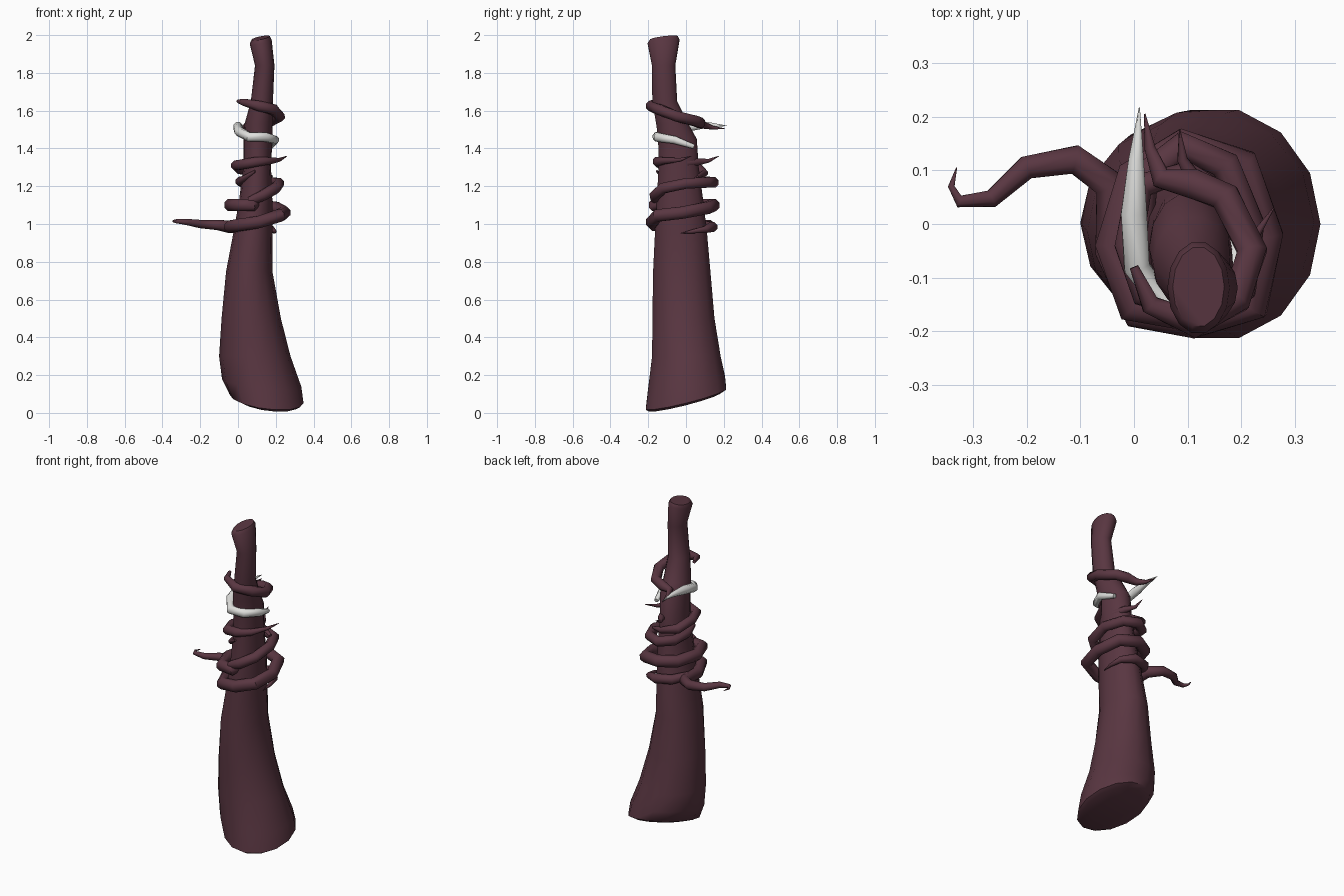
import bpy, bmesh, math
from mathutils import Vector


def material(name, rgb):
    m = bpy.data.materials.new(name)
    m.diffuse_color = (*rgb, 1)
    return m


MAROON = material("dark_maroon", (0.100, 0.037, 0.053))
WHITE = material("bone_white", (0.74, 0.74, 0.72))


def loft(name, rings, mat):
    """Skin a list of equal-sized point rings and cap both ends."""
    bm = bmesh.new()
    loops = [[bm.verts.new(p) for p in r] for r in rings]
    n = len(loops[0])
    for a, b in zip(loops, loops[1:]):
        for i in range(n):
            j = (i + 1) % n
            bm.faces.new((a[i], a[j], b[j], b[i]))
    bm.faces.new(loops[0][::-1])
    bm.faces.new(loops[-1])
    bmesh.ops.recalc_face_normals(bm, faces=bm.faces)
    me = bpy.data.meshes.new(name)
    bm.to_mesh(me)
    bm.free()
    me.materials.append(mat)
    ob = bpy.data.objects.new(name, me)
    bpy.context.collection.objects.link(ob)
    bpy.context.view_layer.objects.active = ob
    bpy.ops.object.select_all(action='DESELECT')
    ob.select_set(True)
    bpy.ops.object.shade_smooth_by_angle(angle=math.radians(50))
    return ob


def tendril(name, pts, radius, mat, start=0.3, end=0.05, taper=0.32, sides=8):
    """Tapered tube along a path; start/end are the end radius factors."""
    p = [Vector(q) for q in pts]
    rings, last = [], len(p) - 1
    for i, c in enumerate(p):
        d = (p[min(i + 1, last)] - p[max(i - 1, 0)]).normalized()
        side = d.cross(Vector((0, 0, 1))).normalized()
        up = side.cross(d)
        r = radius * min(1, start + i * 0.35, end + (last - i) * taper)
        rings.append([c + r * (math.cos(a) * side + math.sin(a) * up)
                      for a in (2 * math.pi * (k + .5) / sides for k in range(sides))])
    return loft(name, rings, mat)


# Club-shaped stem: z, x min, x max, y min, y max, slope along x, slope along y
SECTIONS = [
    (0.058, 0.00, 0.325, -0.200, 0.185, -0.12, 0.25),
    (0.075, -0.045, 0.347, -0.218, 0.218, -0.12, 0.25),
    (0.16, -0.085, 0.335, -0.205, 0.212, -0.10, 0.14),
    (0.30, -0.100, 0.278, -0.184, 0.188, 0, 0),
    (0.50, -0.087, 0.227, -0.182, 0.155, 0, 0),
    (0.75, -0.063, 0.182, -0.178, 0.133, 0, 0),
    (0.95, -0.025, 0.182, -0.168, 0.115, 0, 0),
    (1.12, 0.005, 0.182, -0.158, 0.095, 0, 0),
    (1.30, 0.028, 0.175, -0.148, 0.070, 0, 0),
    (1.45, 0.028, 0.182, -0.150, 0.060, 0, 0),
    (1.53, 0.035, 0.184, -0.160, 0.015, 0, 0),
    (1.65, 0.068, 0.185, -0.180, -0.045, 0, 0),
    (1.84, 0.090, 0.193, -0.182, -0.055, 0, 0),
    (1.965, 0.062, 0.178, -0.205, -0.032, 0.2, 0.12),
    (1.985, 0.072, 0.168, -0.192, -0.042, 0.2, 0.12),
]
rings = []
for z, x0, x1, y0, y1, sx, sy in SECTIONS:
    ring = []
    for k in range(14):
        a = 2 * math.pi * k / 14
        dx, dy = math.cos(a) * (x1 - x0) / 2, math.sin(a) * (y1 - y0) / 2
        ring.append(((x0 + x1) / 2 + dx, (y0 + y1) / 2 + dy, max(0, z + sx * dx + sy * dy)))
    rings.append(ring)
loft("stem", rings, MAROON)

# Long lower coil, from the upper front end down to the tail pointing left
tendril("lower_coil", [
    (0.10, -0.13, 1.11), (0.08, -0.165, 1.10), (0.00, -0.155, 1.10),
    (-0.04, -0.04, 1.10), (0.00, 0.09, 1.10), (0.09, 0.145, 1.10),
    (0.20, 0.11, 1.085), (0.245, -0.02, 1.06), (0.22, -0.15, 1.045),
    (0.11, -0.18, 1.01), (0.01, -0.165, 0.995), (-0.04, -0.05, 0.985),
    (-0.04, 0.07, 0.985), (-0.11, 0.12, 0.995), (-0.20, 0.105, 1.00),
    (-0.265, 0.047, 1.01), (-0.325, 0.042, 1.015), (-0.34, 0.07, 1.015),
    (-0.33, 0.105, 1.012)], 0.035, MAROON, 0.7, 0.03, 0.16)

# Small branch behind the lower coil
tendril("lower_branch", [
    (-0.035, 0.03, 1.0), (0.02, 0.11, 0.99), (0.11, 0.14, 0.985),
    (0.18, 0.10, 0.97), (0.195, 0.03, 0.96), (0.195, -0.03, 0.95)], 0.028, MAROON, 0.8)

# Middle coil
tendril("middle_coil", [
    (0.06, -0.16, 1.12), (0.13, -0.165, 1.15), (0.20, -0.12, 1.19),
    (0.215, 0.0, 1.215), (0.17, 0.11, 1.22), (0.09, 0.145, 1.22),
    (0.02, 0.09, 1.225), (0.01, -0.02, 1.225), (0.03, -0.11, 1.24),
    (0.09, -0.155, 1.28)], 0.03, MAROON, 0.8, 0.2)

# Upper coil with a tip to the right, and a spike behind it
tendril("upper_coil", [
    (0.18, 0.06, 1.25), (0.10, 0.10, 1.27), (0.01, 0.07, 1.29),
    (-0.01, -0.04, 1.31), (0.02, -0.13, 1.315), (0.10, -0.15, 1.33),
    (0.17, -0.115, 1.335), (0.22, -0.03, 1.34), (0.26, 0.03, 1.36)], 0.028, MAROON)
tendril("back_spike", [
    (0.15, 0.0, 1.32), (0.12, 0.07, 1.33), (0.09, 0.12, 1.335),
    (0.085, 0.175, 1.36)], 0.028, MAROON, 0.8)

# Pale horn curling round the front to a tip at the back
tendril("pale_horn", [
    (0.175, 0.04, 1.41), (0.197, -0.06, 1.445), (0.145, -0.15, 1.46),
    (0.06, -0.155, 1.46), (0.005, -0.08, 1.49), (0.0, 0.02, 1.515),
    (0.004, 0.12, 1.525), (0.01, 0.217, 1.52)], 0.026, WHITE, 0.5, 0.04, 0.55)

# Top coil ending in a tail at the back
tendril("top_coil", [
    (0.0, -0.08, 1.65), (0.03, -0.15, 1.645), (0.11, -0.185, 1.625),
    (0.19, -0.14, 1.605), (0.22, -0.05, 1.57), (0.17, 0.05, 1.545),
    (0.11, 0.075, 1.535), (0.05, 0.085, 1.525), (0.03, 0.14, 1.51),
    (0.02, 0.205, 1.505)], 0.03, MAROON)
